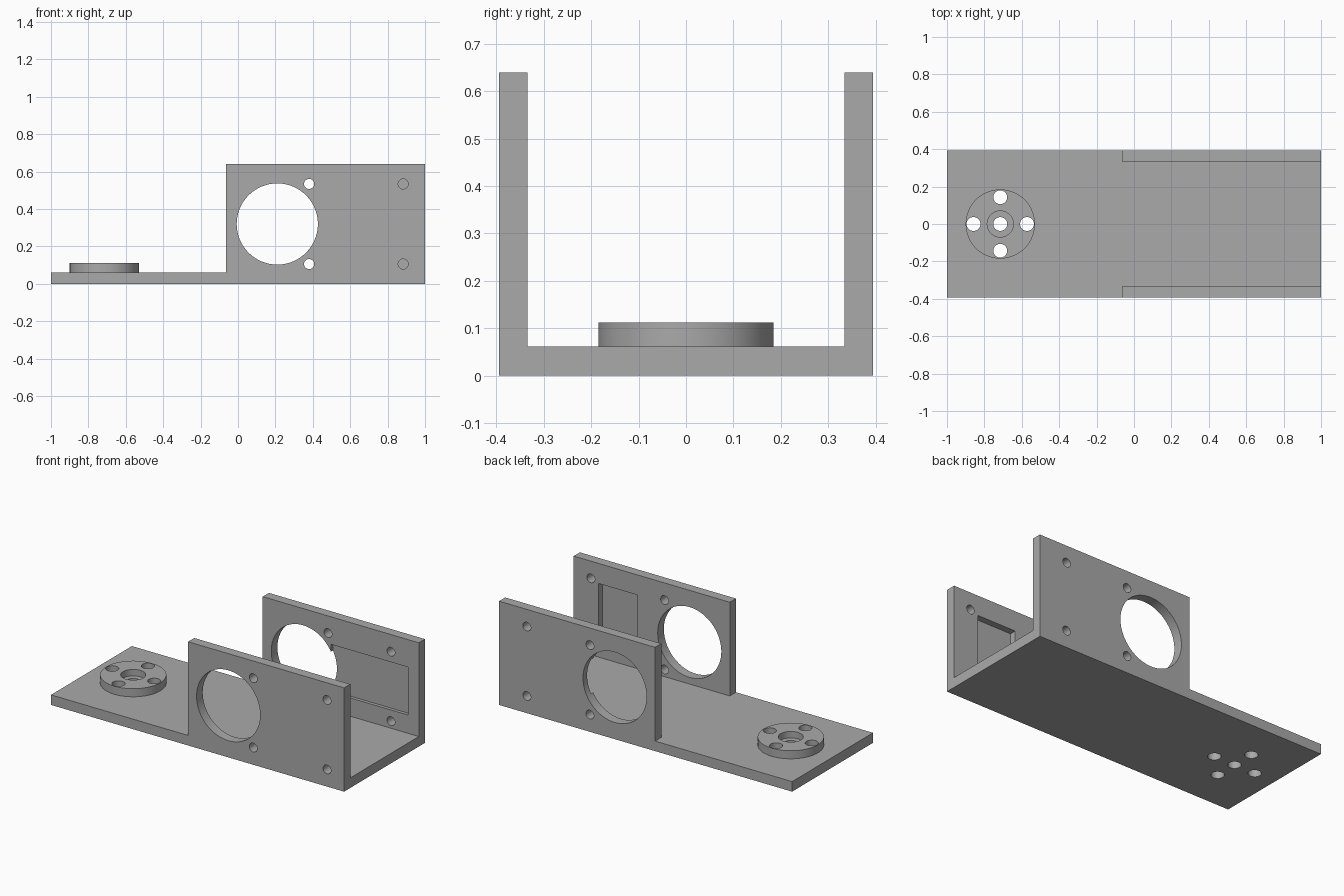
import bpy
import bmesh
import math
from mathutils import Matrix, Vector

if "Cube" in bpy.data.objects:
    bpy.data.objects.remove(bpy.data.objects["Cube"], do_unlink=True)

HALF_W, THICK, HEIGHT = 0.394, 0.062, 0.64
INNER = HALF_W - 0.06
WALL_X = -0.065
MID_Z = 0.32
DISC_X, DISC_TOP = -0.715, 0.112

grey = bpy.data.materials.new("plain grey")
grey.use_nodes = True
colour = (0.4, 0.4, 0.4, 1)
grey.diffuse_color = colour
grey.node_tree.nodes["Principled BSDF"].inputs["Base Color"].default_value = colour


def make(name, bm):
    mesh = bpy.data.meshes.new(name)
    bm.to_mesh(mesh)
    bm.free()
    obj = bpy.data.objects.new(name, mesh)
    mesh.materials.append(grey)
    bpy.context.collection.objects.link(obj)
    return obj


def box(name, low, high):
    low, high = Vector(low), Vector(high)
    bm = bmesh.new()
    matrix = Matrix.Translation((low + high) / 2) @ Matrix.Diagonal((*(high - low), 1))
    bmesh.ops.create_cube(bm, size=1, matrix=matrix)
    return make(name, bm)


def cylinder(name, centre, radius, depth, axis="Z", sides=48):
    bm = bmesh.new()
    turn = Matrix.Rotation(math.pi / 2, 4, "X") if axis == "Y" else Matrix()
    bmesh.ops.create_cone(bm, cap_ends=True, segments=sides, radius1=radius, radius2=radius,
                          depth=depth, matrix=Matrix.Translation(centre) @ turn)
    return make(name, bm)


def combine(target, tool, operation="DIFFERENCE", keep=False):
    tool.hide_render = True
    mod = target.modifiers.new(operation.lower(), "BOOLEAN")
    mod.operation, mod.solver, mod.object = operation, "EXACT", tool
    bpy.context.view_layer.objects.active = target
    bpy.ops.object.modifier_apply(modifier=mod.name)
    if not keep:
        bpy.data.objects.remove(tool, do_unlink=True)


# Base plate with two upright side walls
bracket = box("bracket", (-1, -HALF_W, 0), (1, HALF_W, THICK))
for side in (-1, 1):
    ys = sorted((side * INNER, side * HALF_W))
    combine(bracket, box("wall", (WALL_X, ys[0], 0), (1, ys[1], HEIGHT)), "UNION")
bm = bmesh.new()
bm.from_mesh(bracket.data)
bmesh.ops.dissolve_limit(bm, angle_limit=0.01, verts=bm.verts, edges=bm.edges)
bm.to_mesh(bracket.data)
bm.free()

# Round openings, screw holes and inner pockets in each wall
for side, far_x in ((-1, 0.883), (1, 0.81)):
    y = side * (INNER + HALF_W) / 2
    combine(bracket, cylinder("opening", (0.21, y, MID_Z), 0.217, 0.2, "Y", 80))
    for x in (0.38, far_x):
        for dz in (-0.214, 0.214):
            combine(bracket, cylinder("screw_hole", (x, y, MID_Z + dz), 0.027, 0.2, "Y", 32))
combine(bracket, box("front_pocket", (0.565, -INNER - 0.04, 0.124), (0.83, -INNER + 0.1, 0.516)))
combine(bracket, box("back_pocket", (0.40, INNER - 0.1, 0.175), (0.925, INNER + 0.02, 0.47)))

# Mounting disc with a recessed centre
disc = cylinder("mounting_disc", (DISC_X, 0, (THICK + DISC_TOP) / 2), 0.185, DISC_TOP - THICK, sides=80)
combine(disc, cylinder("recess", (DISC_X, 0, DISC_TOP + 0.06), 0.07, 0.2))

# Five holes through disc and base
for dx, dy in ((0, 0), (1, 0), (-1, 0), (0, 1), (0, -1)):
    hole = cylinder("through_hole", (DISC_X + dx * 0.143, dy * 0.143, 0.05), 0.037, 0.4)
    combine(disc, hole, keep=True)
    combine(bracket, hole)

for obj in (bracket, disc):
    bpy.ops.object.select_all(action="DESELECT")
    obj.select_set(True)
    bpy.context.view_layer.objects.active = obj
    bpy.ops.object.shade_smooth_by_angle(angle=math.radians(30))
